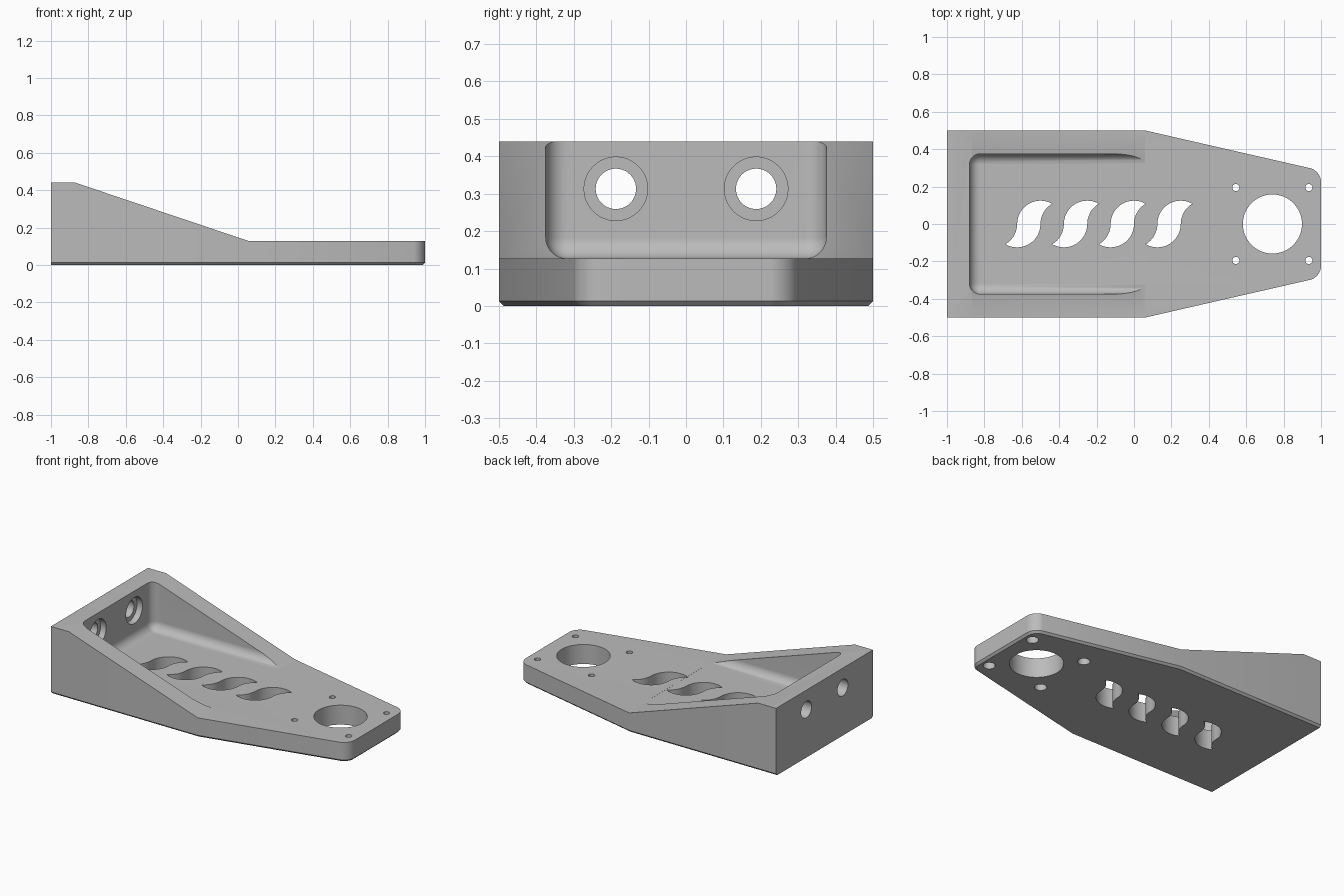
import bpy
import bmesh
from math import radians, cos, sin
from mathutils import Vector, Matrix

if "Cube" in bpy.data.objects:
    bpy.data.objects.remove(bpy.data.objects["Cube"], do_unlink=True)

PLATE, HEIGHT = 0.127, 0.44

grey = bpy.data.materials.new("plain grey")
grey.use_nodes = True
colour = (0.5, 0.5, 0.5, 1)
grey.diffuse_color = colour
grey.node_tree.nodes["Principled BSDF"].inputs["Base Color"].default_value = colour


def add_object(name, bm):
    bmesh.ops.recalc_face_normals(bm, faces=bm.faces)
    mesh = bpy.data.meshes.new(name)
    bm.to_mesh(mesh)
    bm.free()
    mesh.materials.append(grey)
    obj = bpy.data.objects.new(name, mesh)
    bpy.context.collection.objects.link(obj)
    return obj


def prism(points, sweep):
    """Closed outline swept along a vector."""
    bm = bmesh.new()
    face = bm.faces.new([bm.verts.new(p) for p in points])
    swept = bmesh.ops.extrude_face_region(bm, geom=[face])["geom"]
    bmesh.ops.translate(bm, vec=sweep,
                        verts=[v for v in swept if isinstance(v, bmesh.types.BMVert)])
    return bm


def round_edges(bm, rule, size, segments):
    edges = [e for e in bm.edges if rule(e.verts[0].co, e.verts[1].co)]
    bmesh.ops.bevel(bm, geom=edges, offset=size, offset_type='OFFSET',
                    segments=segments, profile=0.5, affect='EDGES')


def cylinder(centre, radius, depth, along_x=False, sides=48):
    bm = bmesh.new()
    turn = Matrix.Rotation(radians(90), 4, 'Y') if along_x else Matrix()
    bmesh.ops.create_cone(bm, cap_ends=True, segments=sides, radius1=radius,
                          radius2=radius, depth=depth,
                          matrix=Matrix.Translation(centre) @ turn)
    return bm


def arc(cx, radius, start, end, steps=12):
    for i in range(steps):
        a = radians(start + (end - start) * i / steps)
        yield (cx + radius * cos(a), radius * sin(a), -0.2)


def cut(target, bm):
    cutter = add_object("cutter", bm)
    cutter.hide_render = True
    mod = target.modifiers.new("cut", 'BOOLEAN')
    mod.operation = 'DIFFERENCE'
    mod.solver = 'EXACT'
    mod.object = cutter
    bpy.ops.object.modifier_apply(modifier=mod.name)
    bpy.data.objects.remove(cutter, do_unlink=True)


# Body: tapered plan with rounded nose and chamfered underside
half = [(-1, 0.5), (0.06, 0.5), (1, 0.285)]
outline = [(x, -y, 0) for x, y in half] + [(x, y, 0) for x, y in reversed(half)]
bm = prism(outline, (0, 0, HEIGHT))
round_edges(bm, lambda a, b: a.x > 0.99 and b.x > 0.99 and abs(a.z - b.z) > 0.1, 0.06, 8)
round_edges(bm, lambda a, b: max(a.z, b.z) < 0.001 and max(a.x, b.x) > -0.99, 0.013, 1)
body = add_object("bracket_body", bm)
bpy.context.view_layer.objects.active = body
body.select_set(True)

# Sloped top falling to the flat plate
slope = [(-1.17, 0.541), (0.06, PLATE), (1.5, PLATE), (1.5, 0.8), (-1.17, 0.8)]
cut(body, prism([(x, -1, z) for x, z in slope], (0, 2, 0)))

# Filleted pocket between the side walls
floor = PLATE - 0.0005
x0, x1, w = -0.88, 0.07, 0.375
bm = prism([(x0, -w, floor), (x1, -w, floor), (x1, w, floor), (x0, w, floor)], (0, 0, 0.6))
round_edges(bm, lambda a, b: (abs(a.z - b.z) > 0.1 and a.x < x0 + 0.01)
            or (max(a.z, b.z) < floor + 0.01 and min(a.x, b.x) < x0 + 0.01), 0.057, 8)
cut(body, bm)

# Counterbored bolt holes in the back wall
for side in (-1, 1):
    y = side * 0.1875
    cut(body, cylinder((-0.95, y, 0.313), 0.054, 0.3, True))
    cut(body, cylinder((-0.87, y, 0.313), 0.085, 0.1, True))

# Large bore with four screw holes, counterbored from below
cut(body, cylinder((0.74, 0, 0.1), 0.158, 0.5, sides=72))
for x in (0.545, 0.935):
    for y in (-0.195, 0.195):
        cut(body, cylinder((x, y, 0.1), 0.019, 0.4, sides=24))
        cut(body, cylinder((x, y, 0), 0.036, 0.14, sides=32))

# Row of S-shaped slots
R = 0.125
for i in range(4):
    c = -0.5 + 0.25 * i
    pts = [*arc(c, R, 60, 180), *arc(c - 2 * R, R, 0, -60),
           *arc(c - R, R, 240, 360), *arc(c + R, R, 180, 120)]
    cut(body, prism(pts, Vector((0, 0, 0.6))))

bpy.ops.object.shade_smooth_by_angle(angle=radians(30))
weighted = body.modifiers.new("flat faces stay flat", 'WEIGHTED_NORMAL')
weighted.keep_sharp = True
